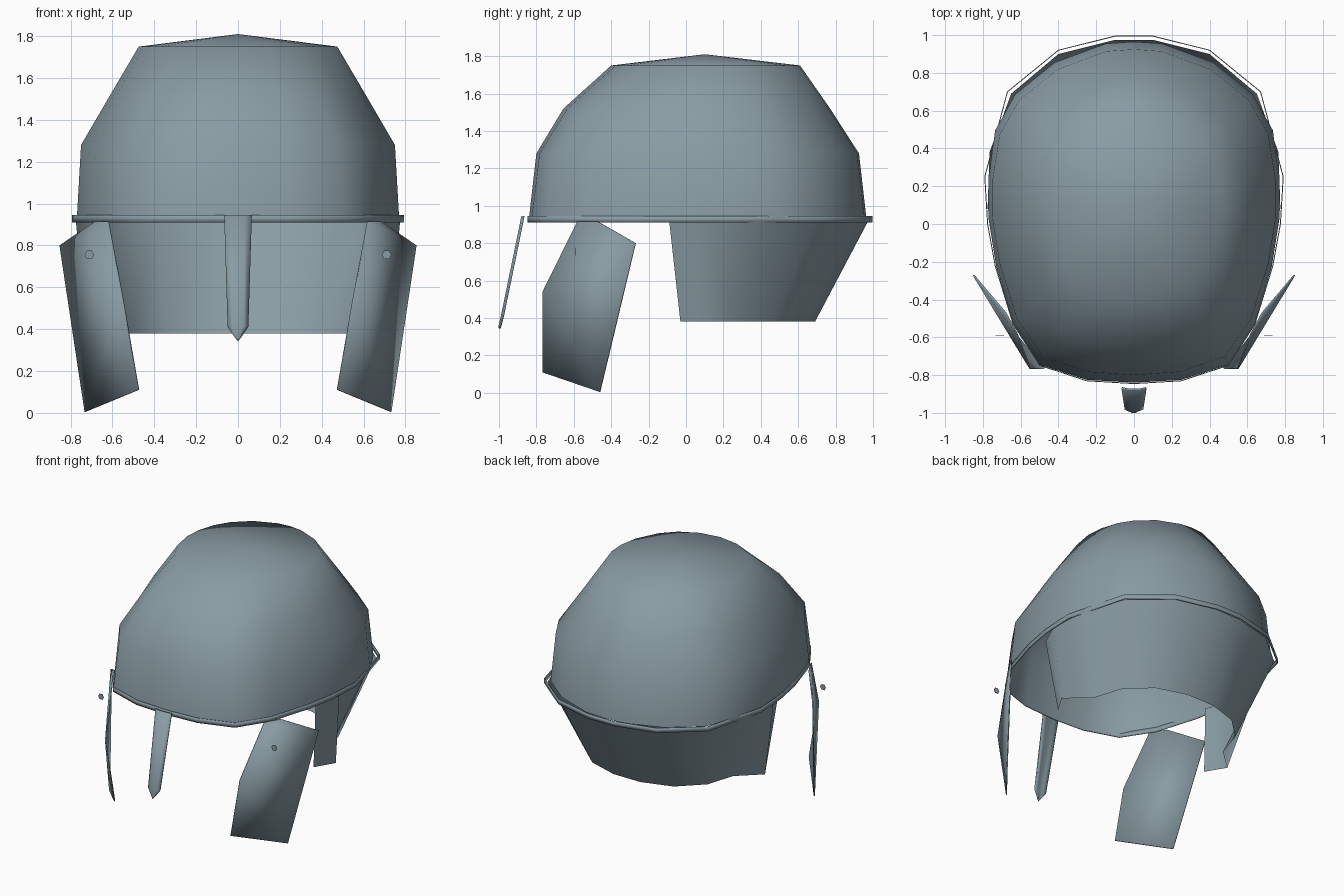
import bpy, bmesh, math

if "Cube" in bpy.data.objects:
    bpy.data.objects.remove(bpy.data.objects["Cube"])

steel = bpy.data.materials.new("blue_grey_steel")
steel.diffuse_color = (0.25, 0.33, 0.37, 1)
steel.use_nodes = True
steel.node_tree.nodes["Principled BSDF"].inputs["Base Color"].default_value = steel.diffuse_color


def make(name, verts, faces, thickness=0.0, smooth=True):
    mesh = bpy.data.meshes.new(name)
    mesh.from_pydata(verts, [], faces)
    bm = bmesh.new()
    bm.from_mesh(mesh)
    bmesh.ops.recalc_face_normals(bm, faces=bm.faces)
    bm.to_mesh(mesh)
    bm.free()
    mesh.materials.append(steel)
    obj = bpy.data.objects.new(name, mesh)
    bpy.context.collection.objects.link(obj)
    if smooth:
        mesh.polygons.foreach_set("use_smooth", [True] * len(mesh.polygons))
    if thickness:
        mod = obj.modifiers.new("thickness", "SOLIDIFY")
        mod.thickness = thickness
        mod.offset = 0
    return obj


def mirrored(half):
    """Close a right-hand outline (first and last points on x = 0) into a loop."""
    return half + [(-x, y) for x, y in reversed(half[1:-1])]


def strips(rows, closed):
    """Quads between successive equal-length rows of points."""
    n = len(rows[0])
    verts = [p for row in rows for p in row]
    faces = []
    for r in range(len(rows) - 1):
        for i in range(n if closed else n - 1):
            j = (i + 1) % n
            faces.append((r * n + i, r * n + j, (r + 1) * n + j, (r + 1) * n + i))
    return verts, faces


# Dome: one plan outline scaled through a stack of rings, rounder towards the top
plan = mirrored([(0, -.84), (.25, -.825), (.5, -.745), (.64, -.53), (.73, -.22),
                 (.77, .03), (.77, .25), (.735, .5), (.63, .69), (.42, .86),
                 (.15, .96), (0, .97)])
rings = []
for z, half_x, front, back, roundness in [(.93, .77, -.84, .965, 0),
                                          (1.28, .75, -.80, .925, .1),
                                          (1.52, .61, -.655, .77, .4),
                                          (1.75, .475, -.40, .61, .9)]:
    mid, half_y = (front + back) / 2, (back - front) / 2
    ring = []
    for x, y in plan:
        u, v = x / .77, (y - .065) / .905
        k = math.hypot(u, v) ** -roundness
        ring.append((u * k * half_x, mid + v * k * half_y, z))
    rings.append(ring)
verts, faces = strips(rings, True)
n = len(plan)
apex = len(verts)
verts.append((0, .1, 1.81))
faces += [(apex - n + i, apex - n + (i + 1) % n, apex) for i in range(n)]
make("dome", verts, faces)

# Brow band: narrow upright strip, flush in front and standing off the dome behind
band = mirrored([(0, -.845), (.25, -.83), (.5, -.748), (.64, -.53), (.735, -.22),
                 (.775, 0), (.79, .25), (.67, .7), (.4, .92), (.1, .995), (0, .995)])
make("brow_band", *strips([[(x, y, z) for x, y in band] for z in (.91, .945)], True),
     thickness=.005)

# Neck guard: front edges turned in, tapering inwards towards the bottom at the back
top = [(.70, -.09), (.775, .08), (.765, .38), (.65, .69), (.4, .9), (.1, .975)]
low = [(.64, -.03), (.725, .11), (.565, .255), (.5, .46), (.335, .62), (.11, .69)]


def guard_row(half, z):
    return [(x, y, z) for x, y in half] + [(-x, y, z) for x, y in reversed(half)]


make("neck_guard", *strips([guard_row(top, .92), guard_row(low, .38)], False))

# Cheek plates and their six-sided rivets
cheek = [(.85, -.27, .80), (.68, -.47, .915), (.62, -.58, .915),
         (.55, -.765, .54), (.475, -.765, .11), (.73, -.46, .005)]
for side, s in (("right", 1), ("left", -1)):
    make("cheek_plate_" + side, [(s * x, y, z) for x, y, z in cheek],
         [(0, 1, 2, 3), (0, 3, 5), (3, 4, 5)], thickness=.008)
    rivet = [(s * .71 + .023 * math.cos(a * math.pi / 3), y,
              .755 + .023 * math.sin(a * math.pi / 3))
             for y in (-.591, -.588) for a in range(6)]
    walls = [(i, (i + 1) % 6, (i + 1) % 6 + 6, i + 6) for i in range(6)]
    make("rivet_" + side, rivet, [tuple(range(6)), tuple(range(6, 12))] + walls,
         smooth=False)

# Nose guard: bowed strip leaning forward to a point
nose = []
for z, y, half_x in ((.945, -.868, .065), (.41, -.978, .048), (.36, -.99, .012)):
    nose.append([(-half_x, y, z), (-half_x * .5, y - .007, z),
                 (half_x * .5, y - .007, z), (half_x, y, z)])
verts, faces = strips(nose, False)
verts.append((0, -.996, .343))
faces += [(8, 9, 12), (9, 10, 12), (10, 11, 12)]
make("nose_guard", verts, faces, thickness=.01)
